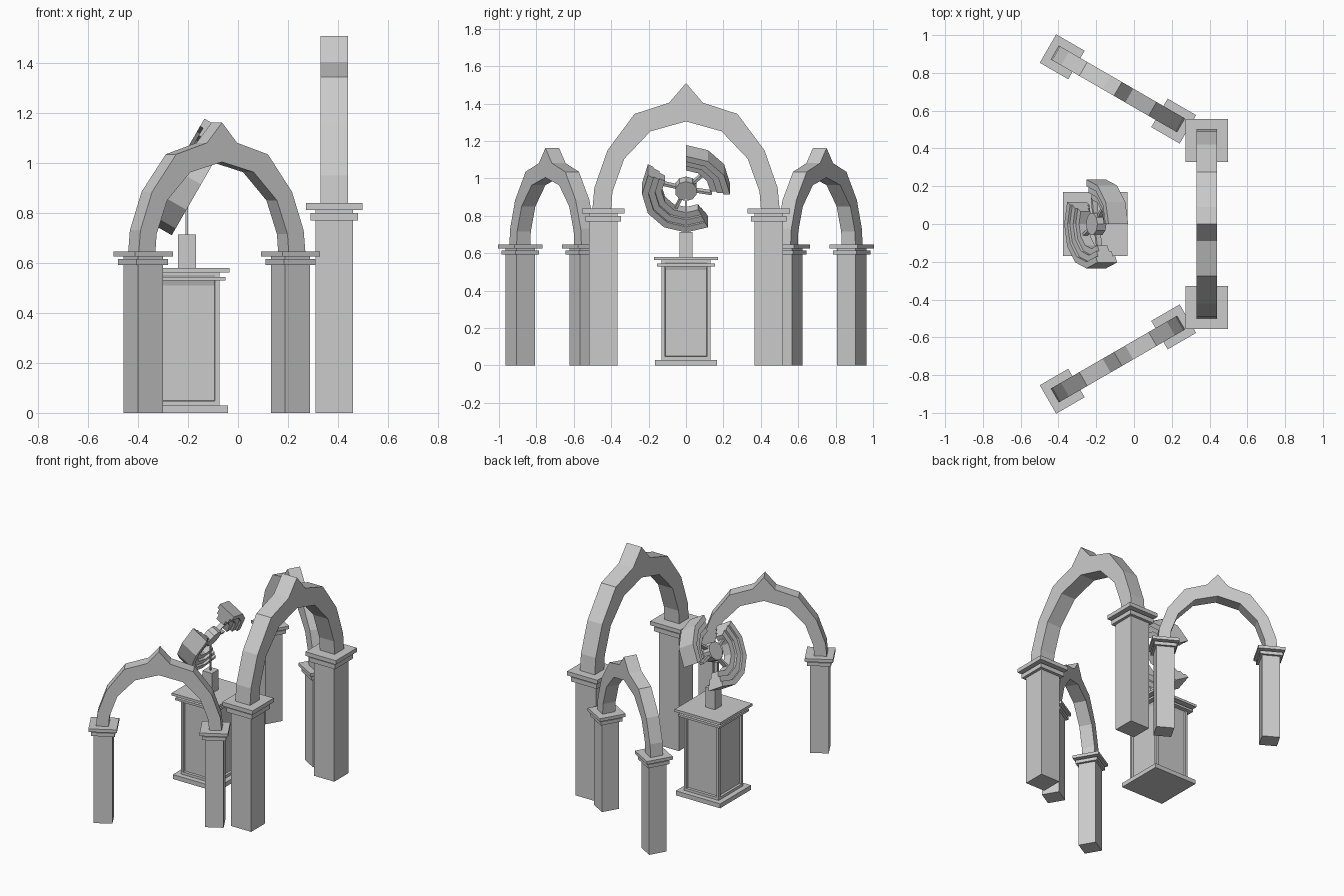
import bpy, bmesh
from math import sin, cos, radians
from mathutils import Matrix, Vector

if "Cube" in bpy.data.objects:
    bpy.data.objects.remove(bpy.data.objects["Cube"])


def finish(bm, name, matrix=Matrix.Identity(4)):
    bmesh.ops.recalc_face_normals(bm, faces=bm.faces)
    mesh = bpy.data.meshes.new(name)
    bm.to_mesh(mesh)
    bm.free()
    mesh.transform(matrix)
    obj = bpy.data.objects.new(name, mesh)
    bpy.context.collection.objects.link(obj)
    return obj


def add_box(bm, cx, cy, half, z0, z1):
    m = Matrix.Translation((cx, cy, (z0 + z1) / 2)) @ Matrix.Diagonal((2 * half, 2 * half, z1 - z0, 1))
    return bmesh.ops.create_cube(bm, size=1, matrix=m)["verts"]


def prism(bm, loop_a, loop_b):
    a = [bm.verts.new(p) for p in loop_a]
    b = [bm.verts.new(p) for p in loop_b]
    bm.faces.new(a)
    bm.faces.new(b[::-1])
    for i in range(len(a)):
        j = (i + 1) % len(a)
        bm.faces.new((a[i], b[i], b[j], a[j]))


# Pointed arch with two capped pillars, built in the local YZ plane
OUTER = [(0.50, 0.84), (0.49, 0.95), (0.42, 1.15), (0.275, 1.345), (0.09, 1.405)]
INNER = [(0.40, 0.84), (0.393, 0.93), (0.33, 1.105), (0.19, 1.252)]


def gateway(name, matrix):
    bm = bmesh.new()
    outline = OUTER + [(0, 1.51)] + [(-y, z) for y, z in OUTER[::-1]]
    outline += [(-y, z) for y, z in INNER] + [(0, 1.305)] + INNER[::-1]
    prism(bm, [(-0.055, y, z) for y, z in outline], [(0.055, y, z) for y, z in outline])
    finish(bm, name + "_arch", matrix)
    for side, label in ((-1, "left"), (1, "right")):
        bm = bmesh.new()
        y = side * 0.4425
        add_box(bm, 0, y, 0.075, 0, 0.82)
        add_box(bm, 0, y, 0.095, 0.77, 0.80)
        add_box(bm, 0, y, 0.113, 0.813, 0.84)
        finish(bm, f"{name}_{label}_pillar", matrix)


gateway("main", Matrix.Translation((0.385, 0, 0)))
for side, label in ((-1, "front"), (1, "back")):
    gateway(label, Matrix.Translation((-0.085, side * 0.715, 0))
            @ Matrix.Rotation(radians(60 * side), 4, "Z") @ Matrix.Scale(0.77, 4))

# Pedestal with recessed side panels
PX = -0.205
bm = bmesh.new()
add_box(bm, PX, 0, 0.13, 0.03, 0.57)
bm.normal_update()
sides = [f for f in bm.faces if abs(f.normal.z) < 0.5]
bmesh.ops.inset_individual(bm, faces=sides, thickness=0.025)
bmesh.ops.inset_individual(bm, faces=sides, thickness=0.003, depth=-0.014)
for f in sides:
    for v in f.verts:
        v.co.z = min(v.co.z, 0.51)
for half, z0, z1 in ((0.165, 0, 0.03), (0.155, 0.53, 0.545), (0.17, 0.563, 0.58)):
    add_box(bm, PX, 0, half, z0, z1)
finish(bm, "pedestal")

# Neck block and thin support rod
bm = bmesh.new()
add_box(bm, PX, 0, 0.036, 0.58, 0.715)
add_box(bm, PX, 0, 0.005, 0.71, 0.93)
finish(bm, "stand")

# Tilted wheel: basis is (across, up the tilt, along the axle)
TILT = radians(30)
U = Vector((0, 1, 0))
V = Vector((sin(TILT), 0, cos(TILT)))
N = Vector((-cos(TILT), 0, sin(TILT)))
WHEEL = Matrix((U, V, N)).transposed().to_4x4()
WHEEL.translation = (-0.2, 0, 0.945)

# Stepped rim sections
STEPS = [(0.13, 0.03), (0.165, 0.03), (0.165, 0.046), (0.2, 0.046), (0.2, 0.06), (0.235, 0.06)]
SECTION = STEPS + [(r, -n) for r, n in STEPS[::-1]]


def rim(name, start, count):
    bm = bmesh.new()
    rings = []
    for k in range(count + 1):
        a = radians(start + 30 * k)
        rings.append([bm.verts.new((r * cos(a), r * sin(a), n)) for r, n in SECTION])
    bm.faces.new(rings[0])
    bm.faces.new(rings[-1][::-1])
    for p, q in zip(rings, rings[1:]):
        for i in range(len(p)):
            j = (i + 1) % len(p)
            bm.faces.new((p[i], p[j], q[j], q[i]))
    finish(bm, name, WHEEL)


rim("upper_rim", 0, 3)
rim("lower_rim", 150, 5)

# Hub and spokes
bm = bmesh.new()
bmesh.ops.create_cone(bm, cap_ends=True, segments=10, radius1=0.06, radius2=0.06, depth=0.055)
finish(bm, "hub", WHEEL)
for i, angle in enumerate((45, 165, 245, 350)):
    bm = bmesh.new()
    m = Matrix.Rotation(radians(angle), 4, "Z") @ Matrix.Translation((0.095, 0, 0)) \
        @ Matrix.Diagonal((0.09, 0.014, 0.03, 1))
    bmesh.ops.create_cube(bm, size=1, matrix=m)
    finish(bm, f"spoke_{i + 1}", WHEEL)
